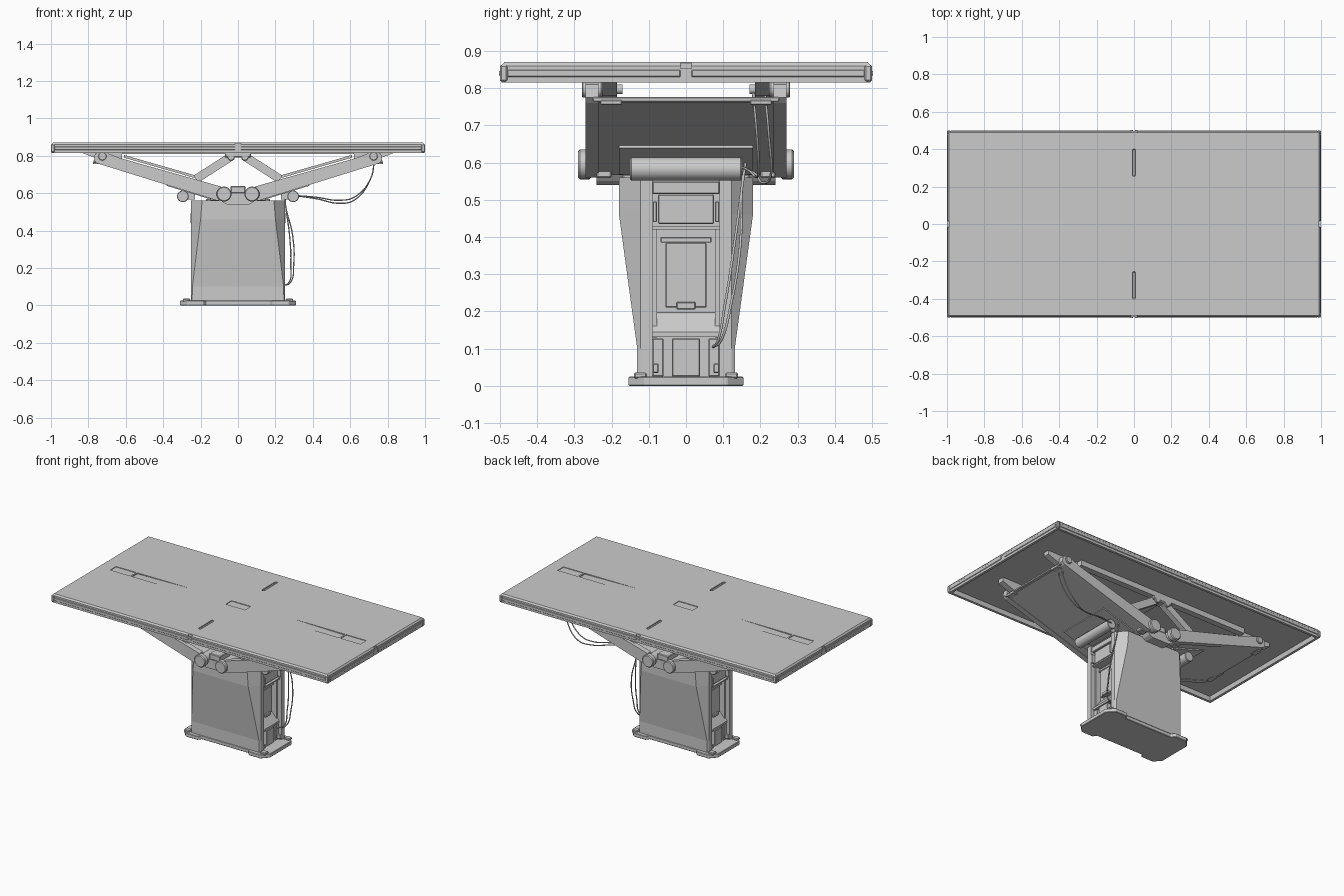
import bpy, bmesh, math
from mathutils import Matrix, Vector

if "Cube" in bpy.data.objects:
    bpy.data.objects.remove(bpy.data.objects["Cube"])

def finish(name, bm, bevel=0.0, smooth=False):
    bmesh.ops.recalc_face_normals(bm, faces=bm.faces[:])
    me = bpy.data.meshes.new(name)
    bm.to_mesh(me)
    bm.free()
    ob = bpy.data.objects.new(name, me)
    bpy.context.collection.objects.link(ob)
    if bevel:
        m = ob.modifiers.new("bevel", 'BEVEL')
        m.width, m.segments = bevel, 1
    if smooth:
        bpy.ops.object.select_all(action='DESELECT')
        ob.select_set(True)
        bpy.context.view_layer.objects.active = ob
        bpy.ops.object.shade_smooth_by_angle(angle=math.radians(35))
    return ob

def loft(name, rings, bevel=0.0):
    """Closed solid through rings of equal point count."""
    bm = bmesh.new()
    vs = [[bm.verts.new(p) for p in r] for r in rings]
    n = len(vs[0])
    for a, b in zip(vs, vs[1:]):
        for i in range(n):
            j = (i + 1) % n
            bm.faces.new((a[i], a[j], b[j], b[i]))
    bm.faces.new(vs[0])
    bm.faces.new(vs[-1])
    return finish(name, bm, bevel)

def box(name, x0, x1, y0, y1, z0, z1, bevel=0.0):
    return loft(name, [[(x0, y0, z), (x1, y0, z), (x1, y1, z), (x0, y1, z)] for z in (z0, z1)], bevel)

def prism(name, pts, y0, y1, s=1, bevel=0.0):
    """x-z profile swept along y, mirrored in x by s."""
    return loft(name, [[(s * x, y, z) for x, z in pts] for y in (y0, y1)], bevel)

def bar(name, a, b, w, y0, y1, s=1):
    a, b = Vector(a), Vector(b)
    d = (b - a).normalized()
    n = Vector((-d.y, d.x)) * w / 2
    return prism(name, [a + n, b + n, b - n, a - n], y0, y1, s)

def cyl(name, x, z, r, y0, y1, bevel=0.0, axis='Y'):
    bm = bmesh.new()
    bmesh.ops.create_cone(bm, cap_ends=True, segments=28, radius1=r, radius2=r, depth=abs(y1 - y0))
    bmesh.ops.transform(bm, verts=bm.verts, matrix=Matrix.Translation((x, (y0 + y1) / 2, z)) @ Matrix.Rotation(math.pi / 2, 4, 'X'))
    return finish(name, bm, bevel, True)

def cable(name, pts):
    cu = bpy.data.curves.new(name, 'CURVE')
    cu.dimensions = '3D'
    cu.bevel_depth, cu.bevel_resolution, cu.resolution_u = 0.0035, 2, 10
    sp = cu.splines.new('BEZIER')
    sp.bezier_points.add(len(pts) - 1)
    for p, co in zip(sp.bezier_points, pts):
        p.co = co
        p.handle_left_type = p.handle_right_type = 'AUTO'
    ob = bpy.data.objects.new(name, cu)
    bpy.context.collection.objects.link(ob)

# Table top: slab with bevelled upper rim and hollow underside
def outline(i, z):
    return [(-1 + i, -.5 + i, z), (1 - i, -.5 + i, z), (1 - i, .5 - i, z), (-1 + i, .5 - i, z)]
top = loft("table_top", [outline(.026, .842), outline(.02, .815), outline(.004, .815),
                         outline(.004, .86), outline(.012, .87)])

# Recesses cut in the top and the rim
cutters = []
for s in (-1, 1):
    cutters.append(prism("cut", [(.38, .8697), (.38, .88), (.75, .88), (.75, .863)], -.027, .033, s))
    cutters.append(box("cut", *sorted((s * .76, s * .905)), -.027, .033, .866, .88))
    cutters.append(box("cut", -.009, .009, *sorted((s * .255, s * .4)), .86, .88, .004))
    cutters.append(box("cut", -.015, .015, *sorted((s * .49, s * .52)), .853, .88))
    cutters.append(box("cut", *sorted((s * .99, s * 1.02)), -.015, .015, .853, .88))
cutters.append(box("cut", -.07, .07, -.027, .033, .866, .88))
for c in cutters:
    m = top.modifiers.new("cut", 'BOOLEAN')
    m.operation, m.solver, m.object = 'DIFFERENCE', 'EXACT', c
    bpy.context.view_layer.objects.active = top
    bpy.ops.object.modifier_apply(modifier=m.name)
    bpy.data.objects.remove(c)

# Edge strips, corner caps and rim screws
for s in (-1, 1):
    for t in (-1, 1):
        box("end_strip", *sorted((s * .99, s)), *sorted((t * .015, t * .48)), .83, .849, .002)
        box("side_strip", *sorted((s * .015, s * .98)), *sorted((t * .49, t * .5)), .83, .849, .002)
        box("corner_cap", *sorted((s * .98, s)), *sorted((t * .48, t * .5)), .818, .862, .004)
        cyl("rim_screw", s * .012, .84, .006, t * .49, t * .503)

# Base plate with widened ends
q = [(.31, .11), (.27, .155), (.185, .155), (.17, .132)]
q = q + [(-x, y) for x, y in q[::-1]]
q = q + [(-x, -y) for x, y in q]
loft("base_plate", [[(x, y, z) for x, y in q] for z in (0, .025)], .003)
for s in (-1, 1):
    for t in (-1, 1):
        box("foot_clamp", *sorted((s * .255, s * .295)), *sorted((t * .105, t * .14)), .02, .036, .004)

# Pedestal side shells, flaring upward with tapering corner facets
for t in (-1, 1):
    rings = []
    for z, y, x in ((.025, .131, .245), (.1, .131, .244), (.46, .18, .2), (.56, .18, .192)):
        rings.append([(-.25, t * .09, z), (.25, t * .09, z), (.25, t * .122, z),
                      (x, t * y, z), (-x, t * y, z), (-.25, t * .122, z)])
    loft("pedestal_shell", rings)
box("pedestal_core", -.19, .19, -.092, .092, .02, .555)

# Detail in both open pedestal ends
for s in (-1, 1):
    def end_box(name, x0, x1, y0, y1, z0, z1, b=0.0):
        return box(name, *sorted((s * x0, s * x1)), y0, y1, z0, z1, b)
    end_box("upper_drawer", .18, .235, -.075, .075, .435, .515, .003)
    end_box("upper_cover", .18, .245, -.09, .09, .515, .55, .003)
    end_box("shelf", .18, .24, -.09, .09, .42, .428)
    end_box("end_panel", .18, .21, -.055, .055, .21, .385, .003)
    end_box("panel_header", .18, .212, -.068, .068, .385, .4, .002)
    end_box("panel_latch", .18, .222, -.026, .026, .205, .226, .003)
    prism("sloped_cover", [(.18, .2), (.195, .195), (.235, .145), (.235, .132), (.18, .132)], -.09, .09, s)
    end_box("lower_cover", .18, .235, -.038, .038, .025, .128, .003)
    for t in (-1, 1):
        end_box("lower_post", .18, .23, *sorted((t * .06, t * .09)), .025, .128, .003)
        end_box("guide_rail", .18, .222, *sorted((t * .078, t * .09)), .13, .42)
        end_box("side_stop", .22, .253, *sorted((t * .078, t * .089)), .44, .495, .002)
        end_box("foot_stop", .22, .252, *sorted((t * .074, t * .089)), .035, .06, .002)

# Central carrier on top of the pedestal
prism("carrier", [(-.08, .55), (-.06, .54), (.06, .54), (.08, .55), (.1, .575), (.1, .6), (-.1, .6), (-.1, .575)], -.24, .24)
box("carrier_cap", -.04, .04, -.24, .24, .6, .638, .004)
box("column_head", -.17, .17, -.17, .17, .545, .568, .003)

for s in (-1, 1):
    # Wide lifting arm: closed underside with raised side beams
    prism("arm_panel", [(.08, .575), (.12, .567), (.755, .762), (.755, .772), (.08, .59)], -.265, .265, s)
    cyl("arm_shaft", s * .075, .595, .032, -.26, .26)
    cyl("drive_tube", s * .295, .583, .031, -.15, .15, .003)
    box("tube_mount", *sorted((s * .23, s * .3)), -.1, .1, .567, .61)
    box("arm_cross_plate", *sorted((s * .735, s * .772)), -.25, .25, .764, .776, .002)
    bar("motor_plate", (.15, .572), (.38, .643), .008, -.18, .18, s)
    for t in (-1, 1):
        y = lambda a, b: sorted((t * a, t * b))
        prism("arm_beam", [(.06, .572), (.11, .56), (.755, .76), (.77, .775), (.765, .81), (.735, .822),
                           (.70, .815), (.64, .79), (.09, .635)], *y(.235, .27), s)
        cyl("arm_pivot_cap", s * .075, .595, .04, t * .255, t * .29, .005)
        cyl("end_pivot_cap", s * .725, .797, .022, t * .225, t * .28, .003)
        cyl("end_pivot_pin", s * .725, .797, .013, t * .17, t * .24)
        prism("end_hinge", [(.62, .845), (.62, .78), (.64, .775), (.74, .78), (.84, .817), (.84, .845)], *y(.185, .225), s)
        box("hinge_foot", *sorted((s * .74, s * .775)), *y(.172, .23), .755, .768, .002)
        bar("upper_link", (.23, .688), (.61, .797), .014, *y(.19, .23), s)
        bar("brace", (.03, .8), (.225, .675), .045, *y(.215, .25), s)
        cyl("brace_pivot", s * .037, .793, .019, t * .21, t * .262, .003)
        bar("tube_rib", (.27, .6), (.31, .645), .02, *y(.073, .082), s)
        box("arm_stop", *sorted((s * .1, s * .15)), *y(.2, .24), .558, .585, .004)

# Rails and cross members below the top
for t in (-1, 1):
    box("under_rail", -.62, .62, *sorted((t * .222, t * .262)), .808, .845)
    box("center_bracket", -.07, .07, *sorted((t * .2, t * .262)), .79, .845, .006)
box("center_crossbar", -.03, .03, -.22, .22, .815, .845)

# Loose cables on the right-hand end
for d in (0, .016):
    cable("arm_cable", [(.73, .18 + d * 2, .79), (.71, .19 + d * 2, .68), (.62, .195 + d * 2, .578 - d),
                        (.54, .19 + d, .562 - d), (.42, .17 + d, .578 - d / 2), (.3, .15, .588)])
    cable("column_cable", [(.25, .16, .6), (.255, .15, .53), (.275 + d, .13 + d, .38), (.282 + d, .105 + d, .22),
                           (.27 + d / 2, .085 + d / 2, .12), (.235, .073, .105)])
